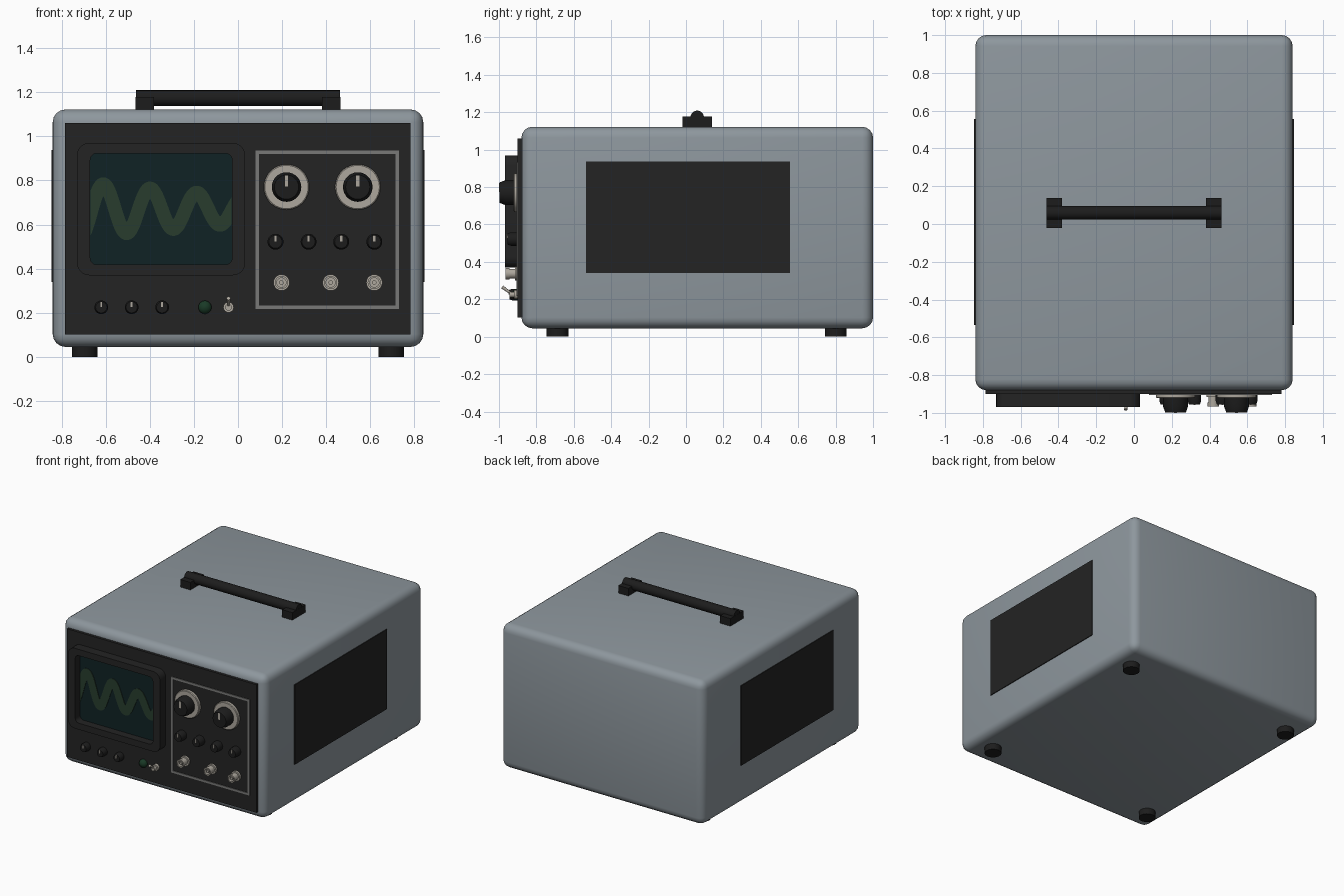
import bpy, bmesh, math
from mathutils import Vector, Matrix

if "Cube" in bpy.data.objects:
    bpy.data.objects.remove(bpy.data.objects["Cube"])


def material(name, r, g, b):
    m = bpy.data.materials.new(name)
    m.diffuse_color = (r, g, b, 1)
    m.use_nodes = True
    m.node_tree.nodes["Principled BSDF"].inputs["Base Color"].default_value = m.diffuse_color
    return m


GREY = material("casing_grey", 0.27, 0.31, 0.34)
PANEL = material("panel_black", 0.017, 0.017, 0.017)
BLACK = material("knob_black", 0.012, 0.012, 0.012)
SILVER = material("pale_metal", 0.42, 0.39, 0.34)
TRIM = material("trim_grey", 0.19, 0.19, 0.185)
SCREEN = material("screen_teal", 0.005, 0.016, 0.018)
TRACE = material("trace_green", 0.021, 0.046, 0.027)
LAMP = material("lamp_green", 0.010, 0.042, 0.020)
FACE = -0.90    # y of the front panel surface


def finish(name, bm, mat, angle=35):
    bmesh.ops.recalc_face_normals(bm, faces=bm.faces)
    me = bpy.data.meshes.new(name)
    bm.to_mesh(me)
    bm.free()
    me.materials.append(mat)
    ob = bpy.data.objects.new(name, me)
    bpy.context.collection.objects.link(ob)
    bpy.ops.object.select_all(action='DESELECT')
    ob.select_set(True)
    bpy.context.view_layer.objects.active = ob
    bpy.ops.object.shade_smooth_by_angle(angle=math.radians(angle))
    return ob


def box(name, x0, x1, y0, y1, z0, z1, mat, bevel=0):
    bm = bmesh.new()
    bmesh.ops.create_cube(bm, size=1)
    for v in bm.verts:
        v.co = Vector((x0 + (v.co.x + .5) * (x1 - x0), y0 + (v.co.y + .5) * (y1 - y0),
                       z0 + (v.co.z + .5) * (z1 - z0)))
    if bevel:
        bmesh.ops.bevel(bm, geom=bm.edges[:], offset=bevel, segments=4, profile=0.5, affect='EDGES')
    return finish(name, bm, mat)


def loft(name, rings, mat, closed=False):
    """Skin equal-length rings; cap both ends, or join last ring to first."""
    bm = bmesh.new()
    vs = [[bm.verts.new(p) for p in r] for r in rings]
    n = len(rings[0])
    pairs = list(zip(vs, vs[1:])) + ([(vs[-1], vs[0])] if closed else [])
    for a, b in pairs:
        for i in range(n):
            j = (i + 1) % n
            bm.faces.new((a[i], a[j], b[j], b[i]))
    if not closed:
        bm.faces.new(vs[0])
        bm.faces.new(vs[-1])
    return finish(name, bm, mat)


def lathe(name, x, z, profile, mat, n=28):
    """Turned part on the front panel; profile is (radius, distance out)."""
    rings = [[(x + r * math.cos(2 * math.pi * i / n), FACE - d, z + r * math.sin(2 * math.pi * i / n))
              for i in range(n)] for r, d in profile]
    return loft(name, rings, mat)


def rounded_rect(x0, x1, z0, z1, r, y, seg=5):
    pts = []
    for k, (cx, cz) in enumerate([(x1 - r, z1 - r), (x0 + r, z1 - r), (x0 + r, z0 + r), (x1 - r, z0 + r)]):
        for i in range(seg + 1):
            a = math.pi / 2 * (k + i / seg)
            pts.append((cx + r * math.cos(a), y, cz + r * math.sin(a)))
    return pts


def rod(name, a, b, r, mat, n=20, r2=None):
    a, b = Vector(a), Vector(b)
    rot = (b - a).to_track_quat('Z', 'Y').to_matrix().to_4x4()
    bm = bmesh.new()
    bmesh.ops.create_cone(bm, cap_ends=True, segments=n, radius1=r, radius2=r2 or r, depth=(b - a).length,
                          matrix=Matrix.Translation((a + b) / 2) @ rot)
    return finish(name, bm, mat)


# Casing, shaded softly all over
casing = box("casing", -.84, .84, -.88, 1.0, .045, 1.122, GREY, .058)
casing.data.polygons.foreach_set("use_smooth", [True] * len(casing.data.polygons))
bpy.ops.object.shade_smooth()
box("front_panel", -.785, .782, FACE, -.87, .102, 1.06, PANEL)

# Side vents and feet
for s, side in ((-1, "left"), (1, "right")):
    box(side + "_vent_panel", *sorted((s * .838, s * .846)), -.535, .555, .34, .937, PANEL)
    for y, end in ((-.687, "front"), (.80, "back")):
        rod(f"{end}_{side}_foot", (s * .695, y, 0), (s * .695, y, .055), .058, BLACK, 24)

# Carrying handle
rod("handle_bar", (-.463, .06, 1.173), (.463, .06, 1.173), .036, BLACK)
for s, side in ((-1, "left"), (1, "right")):
    box(side + "_handle_post", *sorted((s * .38, s * .464)), -.02, .138, 1.11, 1.178, BLACK)

# Screen surround with recessed screen
outer, inner = (-.73, .032, .37, .97, .055), (-.67, -.027, .418, .923, .03)
loft("screen_surround", [rounded_rect(*outer, FACE + .005), rounded_rect(*outer, -.968),
                         rounded_rect(*inner, -.968), rounded_rect(*inner, FACE + .005)], PANEL, True)
loft("screen", [rounded_rect(*inner, FACE + .003), rounded_rect(*inner, -.91)], SCREEN)


# Waveform: thick stroke around a decaying wave
def wave(x):
    return .667 + (.115 - .09 * (x + .6)) * math.cos(2 * math.pi * (x + .61) / .212)


bm = bmesh.new()
R, N, X0, X1 = .031, 130, -.668, -.029
pairs = []
for i in range(N + 1):
    x = X0 + (X1 - X0) * i / N
    near = [(wave(x + R * k / 12), R * math.sqrt(1 - (k / 12) ** 2)) for k in range(-12, 13)]
    pairs.append([bm.verts.new((x, -.914, z)) for z in
                  (min(c - h for c, h in near), max(c + h for c, h in near))])
for a, b in zip(pairs, pairs[1:]):
    bm.faces.new((a[0], b[0], b[1], a[1]))
geo = bmesh.ops.extrude_face_region(bm, geom=bm.faces[:])
for v in geo["geom"]:
    if isinstance(v, bmesh.types.BMVert):
        v.co.y = -.909
finish("waveform", bm, TRACE)

# Control group outline
for name, z in (("outline_top", .927), ("outline_bottom", .226)):
    box(name, .08, .73, FACE - .005, FACE + .002, z - .008, z + .008, TRIM)
for name, x in (("outline_left", .088), ("outline_right", .722)):
    box(name, x - .008, x + .008, FACE - .005, FACE + .002, .226, .927, TRIM)


def knob(name, x, z, r, depth):
    lathe(name, x, z, [(r, -.003), (r, depth * .65), (r * .82, depth)], BLACK)
    box(name + "_pointer", x - r * .08 - .002, x + r * .08 + .002, FACE - depth - .004, FACE - depth + .002,
        z + r * .05, z + r * .78, SILVER)


# Large dials with pale rings
for i, x in enumerate((.22, .543)):
    lathe(f"dial_ring_{i + 1}", x, .77, [(.103, -.003), (.103, .018), (.098, .022)], SILVER, 36)
    knob(f"large_dial_{i + 1}", x, .77, .067, .097)

# Small knobs
for i, x in enumerate((.17, .32, .468, .618)):
    knob(f"small_knob_{i + 1}", x, .522, .036, .055)
for i, x in enumerate((-.62, -.482, -.344)):
    knob(f"screen_knob_{i + 1}", x, .225, .031, .045)

# Signal sockets: flange, barrel, bore and pin
for i, x in enumerate((.197, .42, .618)):
    lathe(f"socket_{i + 1}", x, .337, [(.037, -.003), (.037, .015), (.026, .015), (.026, .045), (.03, .045),
                                       (.03, .065), (.021, .065), (.021, .04), (.01, .04), (.01, .06)], SILVER, 20)

# Indicator lamp and power toggle
lathe("indicator_lamp", -.15, .225, [(.03, -.003), (.03, .01), (.025, .02), (.014, .027), (.004, .03)], LAMP)
lathe("toggle_base", -.043, .225, [(.024, -.003), (.024, .02), (.015, .02), (.015, .045)], SILVER, 16)
rod("toggle_lever", (-.043, -.93, .228), (-.043, -.983, .266), .006, SILVER, 12, .009)
